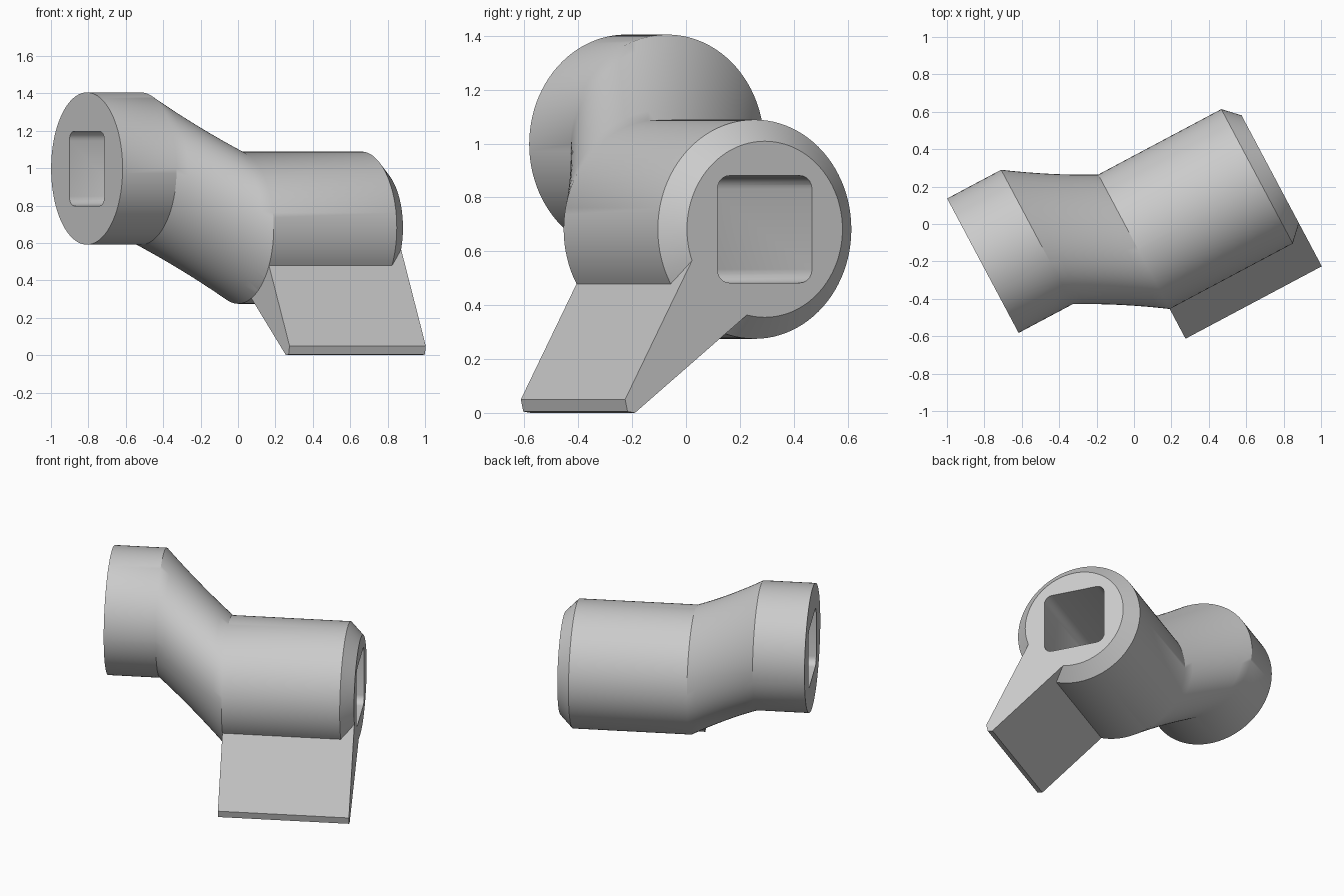
import bpy, bmesh, math
from mathutils import Vector

cube = bpy.data.objects.get("Cube")
if cube:
    bpy.data.objects.remove(cube, do_unlink=True)

grey = bpy.data.materials.new("light_grey")
grey.use_nodes = True
grey.diffuse_color = (0.6, 0.6, 0.6, 1)
grey.node_tree.nodes["Principled BSDF"].inputs["Base Color"].default_value = (0.6, 0.6, 0.6, 1)

# Tube direction and the horizontal direction across it
ANGLE = math.radians(28)
AXIS = Vector((math.cos(ANGLE), math.sin(ANGLE), 0))
SIDE = Vector((math.sin(ANGLE), -math.cos(ANGLE), 0))
UP = Vector((0, 0, 1))

RADIUS = 0.407
UPPER_END = Vector((-0.808, -0.223, 0.998))
UPPER_BEND = UPPER_END + AXIS * 0.327
LOWER_BEND = Vector((0, -0.095, 0.682))
LOWER_LENGTH = 0.825
CHAMFER = 0.08
LOWER_END = LOWER_BEND + AXIS * LOWER_LENGTH


def loft(name, rings):
    """Skin (centre, outline) rings, all square to the tube, into a closed solid."""
    bm = bmesh.new()
    loops = [[bm.verts.new(c + SIDE * p + UP * q) for p, q in outline] for c, outline in rings]
    for a, b in zip(loops, loops[1:]):
        for i in range(len(a)):
            j = (i + 1) % len(a)
            bm.faces.new((a[i], a[j], b[j], b[i]))
    bm.faces.new(loops[0])
    bm.faces.new(loops[-1])
    bmesh.ops.recalc_face_normals(bm, faces=bm.faces)
    mesh = bpy.data.meshes.new(name)
    bm.to_mesh(mesh)
    bm.free()
    mesh.materials.append(grey)
    obj = bpy.data.objects.new(name, mesh)
    bpy.context.collection.objects.link(obj)
    return obj


def circle(radius, count=96):
    steps = [math.tau * i / count for i in range(count)]
    return [(radius * math.cos(t), radius * math.sin(t)) for t in steps]


def rounded_square(half, corner, steps=5):
    points = []
    for quarter in range(4):
        mid = math.pi / 4 + quarter * math.pi / 2
        cx = math.copysign(half - corner, math.cos(mid))
        cy = math.copysign(half - corner, math.sin(mid))
        for k in range(steps + 1):
            t = quarter * math.pi / 2 + k / steps * math.pi / 2
            points.append((cx + corner * math.cos(t), cy + corner * math.sin(t)))
    return points


def combine(target, tool, operation):
    mod = target.modifiers.new(operation.title(), 'BOOLEAN')
    mod.operation = operation
    mod.solver = 'EXACT'
    mod.object = tool
    bpy.context.view_layer.objects.active = target
    bpy.ops.object.modifier_apply(modifier=mod.name)
    bpy.data.objects.remove(tool, do_unlink=True)


# Offset tube: upper collar, slightly waisted bend, lower barrel with a chamfered mouth
rings = [(UPPER_END, circle(RADIUS))]
BEND_STEPS = 8
for i in range(BEND_STEPS + 1):
    t = i / BEND_STEPS
    waist = math.sqrt(1 - 0.2 * t * (1 - t))
    rings.append((UPPER_BEND.lerp(LOWER_BEND, t), circle(RADIUS * waist)))
rings.append((LOWER_END - AXIS * CHAMFER, circle(RADIUS)))
rings.append((LOWER_END, circle(RADIUS - CHAMFER)))
body = loft("offset_tube_with_fin", rings)

# Sloping fin under the lower barrel, flush with its mouth
fin_outline = [(0.587, 0.05), (0.577, 0.005), (0.546, 0.0), (0.06, 0.375),
               (0.23, 0.45), (0.23, 0.60), (0.287, 0.60)]
fin_outline = [(p, z - LOWER_BEND.z) for p, z in fin_outline]
fin = loft("fin", [(LOWER_BEND, fin_outline), (LOWER_END, fin_outline)])
combine(body, fin, 'UNION')

# Rounded square passage from end to end
hole = rounded_square(0.199, 0.05)
passage = loft("passage_cutter", [(UPPER_END - AXIS * 0.1, hole), (UPPER_BEND, hole),
                                  (LOWER_BEND, hole), (LOWER_END + AXIS * 0.1, hole)])
passage.hide_render = True
combine(body, passage, 'DIFFERENCE')

bpy.ops.object.select_all(action='DESELECT')
body.select_set(True)
bpy.context.view_layer.objects.active = body
bpy.ops.object.shade_smooth_by_angle(angle=math.radians(28))
